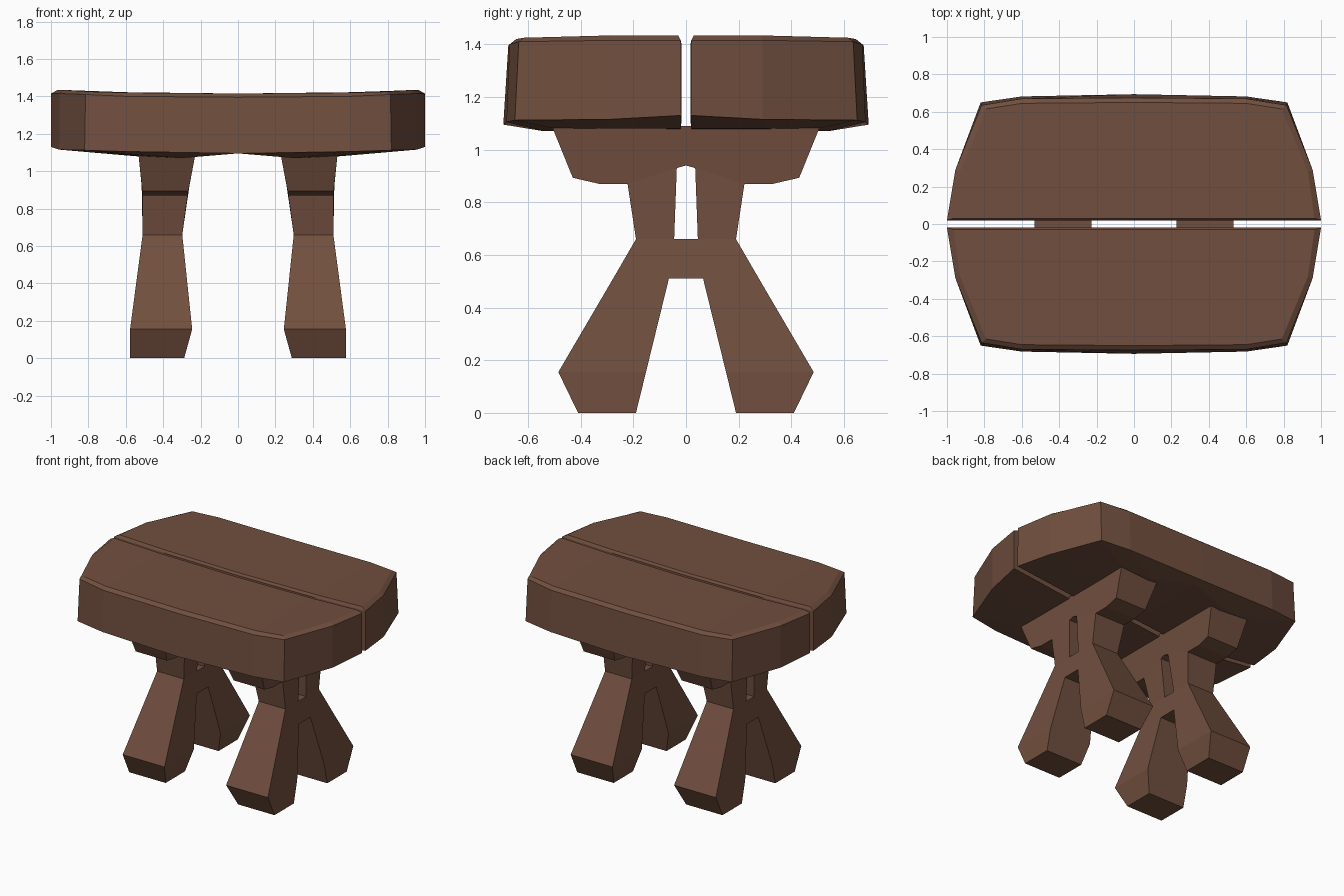
import bpy
import bmesh

if "Cube" in bpy.data.objects:
    bpy.data.objects.remove(bpy.data.objects["Cube"])

wood = bpy.data.materials.new("brown_wood")
wood.diffuse_color = (0.165, 0.078, 0.049, 1)
wood.use_nodes = True
wood.node_tree.nodes["Principled BSDF"].inputs["Base Color"].default_value = wood.diffuse_color


def finish(bm, name):
    bmesh.ops.remove_doubles(bm, verts=bm.verts, dist=0.0005)
    bmesh.ops.recalc_face_normals(bm, faces=bm.faces)
    me = bpy.data.meshes.new(name)
    bm.to_mesh(me)
    bm.free()
    me.materials.append(wood)
    ob = bpy.data.objects.new(name, me)
    bpy.context.collection.objects.link(ob)
    return ob


# Seat half: right half of each ring, from the middle of the gap edge around to the outer middle
LAYERS = [
    # underside panel
    [(0, .02, 1.10), (.3, .02, 1.07), (.55, .02, 1.08), (.55, .3, 1.08),
     (.5, .5, 1.08), (.3, .54, 1.07), (0, .62, 1.095)],
    # lower rim
    [(0, .018, 1.10), (.6, .018, 1.11), (1, .018, 1.13), (.955, .29, 1.115),
     (.82, .65, 1.112), (.6, .682, 1.105), (0, .694, 1.095)],
    # upper rim
    [(0, .018, 1.40), (.6, .018, 1.405), (1, .02, 1.415), (.955, .29, 1.415),
     (.815, .635, 1.41), (.6, .67, 1.40), (0, .675, 1.395)],
    # top surface
    [(0, .03, 1.415), (.6, .03, 1.422), (.965, .03, 1.434), (.93, .28, 1.434),
     (.79, .615, 1.425), (.6, .645, 1.42), (0, .65, 1.415)],
]


def seat_half(name, side):
    bm = bmesh.new()
    rings = []
    for layer in LAYERS:
        pts = layer + [(-x, y, z) for x, y, z in layer[-2:0:-1]]
        rings.append([bm.verts.new((x, side * y, z)) for x, y, z in pts])
    n = len(rings[0])
    for a, b in zip(rings, rings[1:]):
        for i in range(n):
            j = (i + 1) % n
            bm.faces.new((a[i], a[j], b[j], b[i]))
    for r in (rings[0], rings[-1]):
        bm.faces.new((r[0], r[1], r[5], r[6]))
        bm.faces.new(r[1:6])
        bm.faces.new((r[0], r[6], r[7], r[11]))
        bm.faces.new(r[7:12])
    return finish(bm, name)


seat_half("seat_back_plank", 1)
seat_half("seat_front_plank", -1)

# Trestle: half of the side profile as (y, z) cells
CELLS = [
    [(.19, 0), (.41, 0), (.485, .155), (.152, .155)],
    [(.152, .155), (.485, .155), (.277, .51), (.065, .51)],
    [(.065, .51), (.277, .51), (.19, .66), (.045, .66)],
    [(0, .51), (.065, .51), (.045, .66), (0, .66)],
    [(.045, .66), (.19, .66), (.222, .87), (.035, .93)],
    [(0, .94), (.035, .93), (.222, .87), (.33, .87), (.43, .893), (.51, 1.09), (0, 1.09)],
]
# Thickness by height: z, inner x, outer x
WIDTH = [(0, .288, .577), (.155, .245, .577), (.66, .298, .51), (.88, .268, .51), (1.09, .228, .532)]


def width(z):
    for (z0, a0, b0), (z1, a1, b1) in zip(WIDTH, WIDTH[1:]):
        if z <= z1:
            t = (z - z0) / (z1 - z0)
            return a0 + t * (a1 - a0), b0 + t * (b1 - b0)
    return WIDTH[-1][1:]


def trestle(name, side):
    bm = bmesh.new()
    cells = CELLS + [[(-y, z) for y, z in reversed(c)] for c in CELLS]
    edges = {(c[i - 1], c[i]) for c in cells for i in range(len(c))}
    verts = {}
    for y, z in {p for c in cells for p in c}:
        verts[(y, z)] = [bm.verts.new((side * x, y, z)) for x in width(z)]
    for c in cells:
        for k in (0, 1):
            bm.faces.new([verts[p][k] for p in c])
    # close the rim wherever no neighbouring cell shares the edge
    for a, b in edges:
        if (b, a) not in edges:
            bm.faces.new((verts[a][0], verts[b][0], verts[b][1], verts[a][1]))
    return finish(bm, name)


trestle("right_trestle_leg", 1)
trestle("left_trestle_leg", -1)
